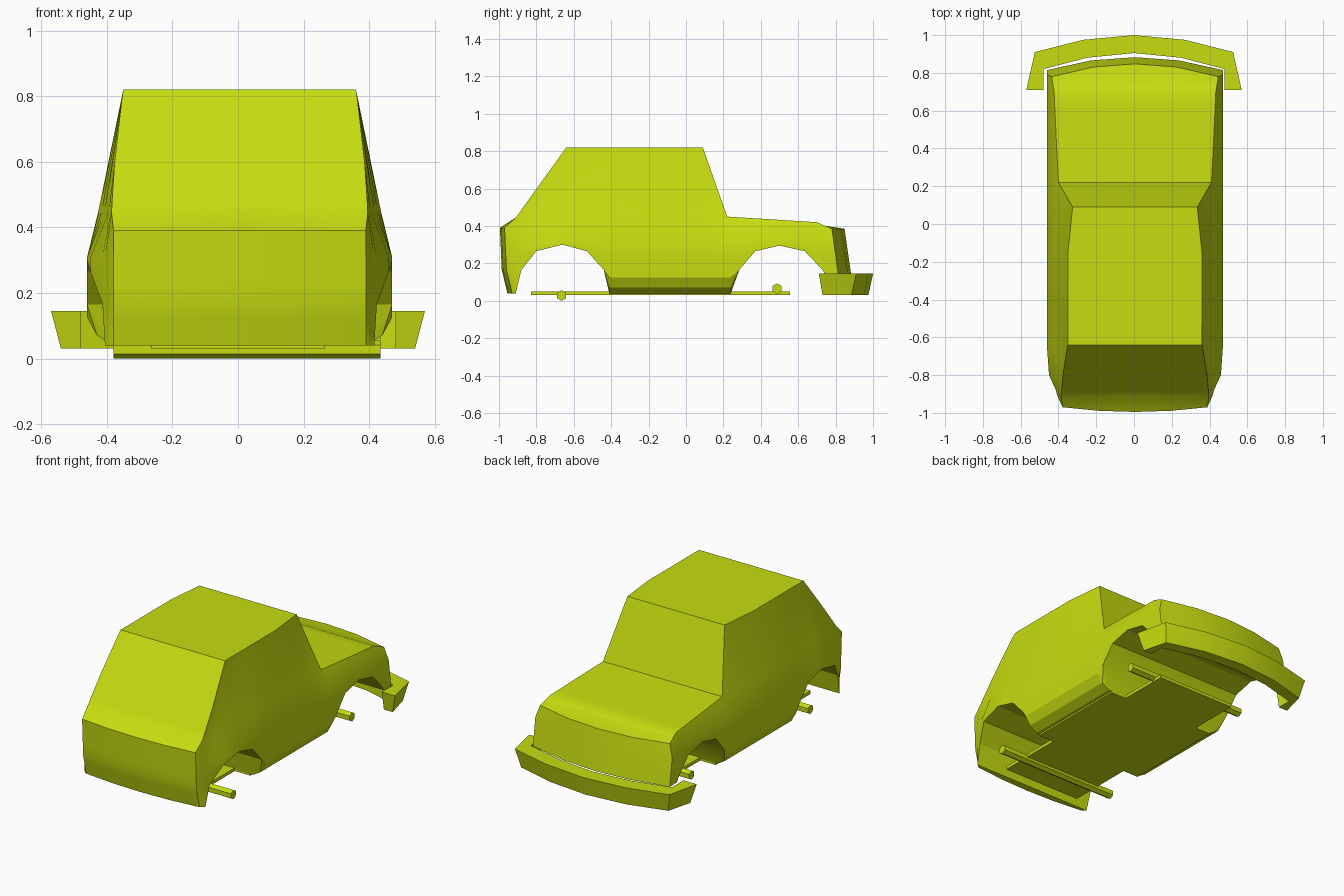
import bpy, bmesh, math
from mathutils import Vector

cube = bpy.data.objects.get("Cube")
if cube:
    bpy.data.objects.remove(cube, do_unlink=True)

# One paint colour for everything
paint = bpy.data.materials.new("lime_yellow")
paint.use_nodes = True
LIME = (0.57, 0.72, 0.005, 1)
paint.diffuse_color = LIME
paint.node_tree.nodes["Principled BSDF"].inputs["Base Color"].default_value = LIME


def lerp_table(table, t):
    """Piecewise linear lookup, clamped at both ends."""
    if t <= table[0][0]:
        return table[0][1]
    for (a, va), (b, vb) in zip(table, table[1:]):
        if t <= b:
            return va + (vb - va) * (t - a) / (b - a)
    return table[-1][1]


def make_object(name, quads, smooth=True):
    """Weld a list of corner loops into one mesh object."""
    bm = bmesh.new()
    cache = {}

    def vert(p):
        key = tuple(round(c, 4) for c in p)
        if key not in cache:
            cache[key] = bm.verts.new(p)
        return cache[key]

    for quad in quads:
        loop = list(dict.fromkeys(vert(p) for p in quad))
        if len(loop) > 2 and not bm.faces.get(loop):
            bm.faces.new(loop)
    bmesh.ops.recalc_face_normals(bm, faces=bm.faces)
    mesh = bpy.data.meshes.new(name)
    bm.to_mesh(mesh)
    bm.free()
    mesh.materials.append(paint)
    obj = bpy.data.objects.new(name, mesh)
    bpy.context.collection.objects.link(obj)
    if smooth:
        bpy.ops.object.select_all(action='DESELECT')
        obj.select_set(True)
        bpy.context.view_layer.objects.active = obj
        bpy.ops.object.shade_smooth_by_angle(angle=math.radians(25))
    return obj


# Body: profile along the length, with wheel arches in the lower edge
UNDER = [(-.97, .04), (-.91, .04), (-.88, .165), (-.80, .265), (-.66, .30),
         (-.53, .265), (-.44, .165), (-.41, .04), (.24, .04), (.285, .165),
         (.37, .265), (.50, .295), (.635, .265), (.73, .165), (.745, .14)]
TOP = [(-.97, .39), (-.91, .445), (-.64, .82), (.09, .82), (.22, .45),
       (.70, .42), (.78, .385)]
TAPER = [(-.97, .385), (-.90, .415), (-.87, .42), (-.78, .465)]
BELT = [(-.97, .385), (-.91, .39), (-.3, .44), (.22, .405), (.78, .42)]
ROOF = [(-.64, .355), (-.15, .355), (.09, .33)]
TUCK = [(.04, .08), (.07, .03), (.125, 0)]
TAIL = [(.04, .04), (.165, .01), (.39, 0)]
NOSE = [(.14, .035), (.385, 0)]
LEVELS = [.04, .07, .125, .165, .23, .31, .45, 1]
STATIONS = sorted({y for y, _ in UNDER + TOP} | {-.15})
FRACTIONS = [-1, -.5, 0, .5, 1]
SHIFT = .005


def body_point(y, level, f):
    z = min(max(level, lerp_table(UNDER, y)), lerp_table(TOP, y))
    low, belt = lerp_table(TAPER, y), lerp_table(BELT, y)
    if z > .45:
        half = belt + (lerp_table(ROOF, y) - belt) * (z - .45) / .37
    elif z > .31:
        half = low + (belt - low) * (z - .31) / .14
    else:
        half = low - (lerp_table(TUCK, z) if y > -.8 else 0)
    bow, yy = 1 - f * f, y
    if y == STATIONS[0]:
        yy += lerp_table(TAIL, z) - .025 * bow
    elif y == STATIONS[-1]:
        yy += lerp_table(NOSE, z) + .068 * bow
    return (SHIFT + half * f, yy, z)


def body_quads():
    quads = []
    for a, b in zip(STATIONS, STATIONS[1:]):
        for l, m in zip(LEVELS, LEVELS[1:]):
            for f in (-1, 1):
                quads.append([body_point(a, l, f), body_point(b, l, f),
                              body_point(b, m, f), body_point(a, m, f)])
        for f, g in zip(FRACTIONS, FRACTIONS[1:]):
            for l in (LEVELS[0], LEVELS[-1]):
                quads.append([body_point(a, l, f), body_point(b, l, f),
                              body_point(b, l, g), body_point(a, l, g)])
    # Bowed tail and nose panels
    for y in (STATIONS[0], STATIONS[-1]):
        for l, m in zip(LEVELS, LEVELS[1:]):
            for f, g in zip(FRACTIONS, FRACTIONS[1:]):
                quads.append([body_point(y, l, f), body_point(y, l, g),
                              body_point(y, m, g), body_point(y, m, f)])
    return quads


make_object("car_body", body_quads())

# Wraparound bumper: outer top, outer bottom, inner bottom, inner top
HALF = [((.57, .71), (.54, .73), (.48, .73), (.48, .71)),
        ((.525, .91), (.50, .885), (.48, .82), (.48, .82)),
        ((.27, .975), (.26, .95), (.25, .88), (.25, .88)),
        ((0, 1), (0, .975), (0, .905), (0, .905))]
HEIGHTS = (.145, .03, .03, .145)
sections = [[(s * x, y, z) for (x, y), z in zip(sec, HEIGHTS)]
            for s, part in ((-1, HALF), (1, HALF[-2::-1])) for sec in part]
bumper = [sections[0], sections[-1]]
for a, b in zip(sections, sections[1:]):
    for k in range(4):
        n = (k + 1) % 4
        bumper.append([a[k], b[k], b[n], a[n]])
make_object("bumper", bumper)

# Floor plate, narrower between the wheels
PLATE = [(-.83, .265), (-.41, .265), (-.41, .37), (.24, .37), (.24, .265), (.555, .265)]
ring = [(x, y) for y, x in PLATE] + [(-x, y) for y, x in reversed(PLATE)]
plate = [[(x, y, z) for x, y in ring] for z in (.03, .05)]
for (x, y), (u, v) in zip(ring, ring[1:] + ring[:1]):
    plate.append([(x, y, .03), (u, v, .03), (u, v, .05), (x, y, .05)])
make_object("floor_plate", plate, smooth=False)

# Six-sided axles
for name, y, z in (("rear_axle", -.665, .028), ("front_axle", .487, .065)):
    ends = [[(x, y + .028 * math.sin(k * math.pi / 3), z + .028 * math.cos(k * math.pi / 3))
             for k in range(6)] for x in (-.38, .435)]
    sides = [[ends[0][k], ends[1][k], ends[1][(k + 1) % 6], ends[0][(k + 1) % 6]]
             for k in range(6)]
    make_object(name, ends + sides, smooth=False)
